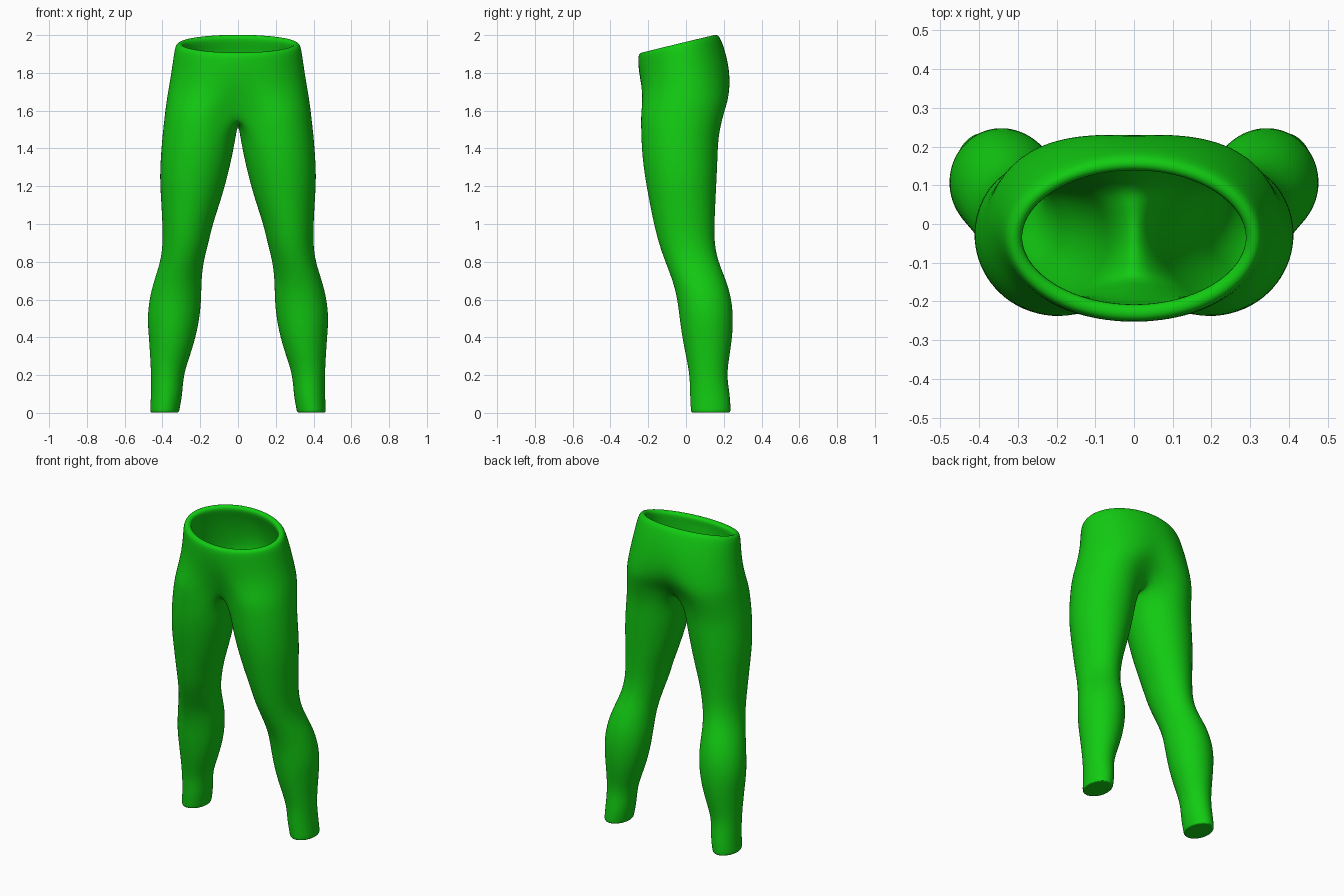
import bpy, bmesh, math

if "Cube" in bpy.data.objects:
    bpy.data.objects.remove(bpy.data.objects["Cube"])

OUTER, INNER = 15, 5      # points on the outside of a leg and along the inseam

# Hips: height, tilt, half width, front y, back y, blend towards leg shape
HIPS = [
    (1.962, 0.24, 0.328, -0.25, 0.17, 0),
    (1.91, 0.18, 0.34, -0.256, 0.198, 0),
    (1.82, 0.07, 0.352, -0.254, 0.232, 0.06),
    (1.73, 0, 0.367, -0.248, 0.246, 0.2),
    (1.65, 0, 0.38, -0.244, 0.235, 0.55),
]
CROTCH = (1.575, 0, 0.388, -0.24, 0.197)
# Leg: height, inner x, outer x, front y, back y
LEG = [
    (1.47, 0.012, 0.4, -0.237, 0.172),
    (1.37, 0.03, 0.408, -0.233, 0.168),
    (1.25, 0.057, 0.415, -0.218, 0.163),
    (1.12, 0.094, 0.407, -0.194, 0.156),
    (1.0, 0.135, 0.4, -0.17, 0.151),
    (0.9, 0.157, 0.398, -0.145, 0.15),
    (0.8, 0.184, 0.41, -0.11, 0.17),
    (0.7, 0.195, 0.445, -0.07, 0.214),
    (0.6, 0.195, 0.47, -0.045, 0.242),
    (0.5, 0.205, 0.48, -0.034, 0.25),
    (0.4, 0.225, 0.472, -0.02, 0.245),
    (0.3, 0.256, 0.465, 0, 0.23),
    (0.2, 0.29, 0.46, 0.02, 0.215),
    (0.1, 0.295, 0.46, 0.021, 0.232),
    (0.03, 0.308, 0.465, 0.025, 0.236),
    (0.002, 0.313, 0.465, 0.026, 0.236),
]


def leg_points(section, scale=1.015):
    """Closed oval, starting at the inner front and running round the outside."""
    z, x0, x1, y0, y1 = section
    angles = [-135 + 270 * i / (OUTER - 1) for i in range(OUTER)]
    angles += [135 + 90 * (i + 1) / (INNER + 1) for i in range(INNER)]
    points = []
    for a in map(math.radians, angles):
        x = (x0 + x1) / 2 + (x1 - x0) / 2 * scale * math.cos(a)
        y = (y0 + y1) / 2 + (y1 - y0) / 2 * scale * math.sin(a)
        points.append((x, y, z))
    return points


def hip_points(z, tilt, width, y0, y1, blend):
    """Half oval from front centre to back centre."""
    lobe = leg_points((z, 0, width, y0, y1))
    points = []
    for i in range(OUTER):
        a = math.radians(-90 + 180 * i / (OUTER - 1))
        x = width * math.cos(a)
        y = (y0 + y1) / 2 + (y1 - y0) / 2 * math.sin(a)
        x += (lobe[i][0] - x) * blend
        y += (lobe[i][1] - y) * blend
        if i in (0, OUTER - 1):
            x = 0
        points.append((x, y, z + tilt * (y + 0.04)))
    return points


def crotch_points():
    """Outer leg oval closed by a sagging inseam on the centre line."""
    points = leg_points(CROTCH)[:OUTER]
    front, back = points[0], points[-1]
    points[0] = (0, front[1], front[2])
    points[-1] = (0, back[1], back[2])
    for i in range(INNER):
        t = (i + 1) / (INNER + 1)
        y = back[1] + (front[1] - back[1]) * t
        points.append((0, y, front[2] - 0.045 * math.sin(math.pi * t)))
    return points


def skin(bm, upper, lower, closed):
    n = len(lower) if closed else OUTER
    for i in range(n if closed else n - 1):
        j = (i + 1) % n
        bm.faces.new((lower[i], lower[j], upper[j], upper[i]))


bm = bmesh.new()


def ring(points):
    return [bm.verts.new(p) for p in points]


# Hips down to the crotch
hips = [ring(hip_points(*s)) for s in HIPS]
crotch = ring(crotch_points())
for upper, lower in zip(hips, hips[1:] + [crotch]):
    skin(bm, upper, lower, False)

# Leg down to the ankle
legs = [crotch] + [ring(leg_points(s)) for s in LEG]
for upper, lower in zip(legs, legs[1:]):
    skin(bm, upper, lower, True)

# Flat ankle end
rim = ring(leg_points(LEG[-1], 0.9))
skin(bm, legs[-1], rim, True)
bm.faces.new(rim[::-1])

mesh = bpy.data.meshes.new("leggings")
bm.to_mesh(mesh)
bm.free()
leggings = bpy.data.objects.new("leggings", mesh)
bpy.context.collection.objects.link(leggings)

# Green cloth
cloth = bpy.data.materials.new("green cloth")
cloth.use_nodes = True
green = (0.006, 0.6, 0.006, 1)
cloth.diffuse_color = green
cloth.node_tree.nodes["Principled BSDF"].inputs["Base Color"].default_value = green
mesh.materials.append(cloth)

bpy.ops.object.select_all(action="DESELECT")
leggings.select_set(True)
bpy.context.view_layer.objects.active = leggings
bpy.ops.object.shade_smooth_by_angle(angle=math.radians(65))

# Second leg, cloth thickness and smoothing
mirror = leggings.modifiers.new("mirror", "MIRROR")
mirror.use_clip = True
mirror.merge_threshold = 0.002
wall = leggings.modifiers.new("cloth thickness", "SOLIDIFY")
wall.thickness = 0.045
wall.offset = -1
smooth = leggings.modifiers.new("smoothing", "SUBSURF")
smooth.levels = smooth.render_levels = 2
